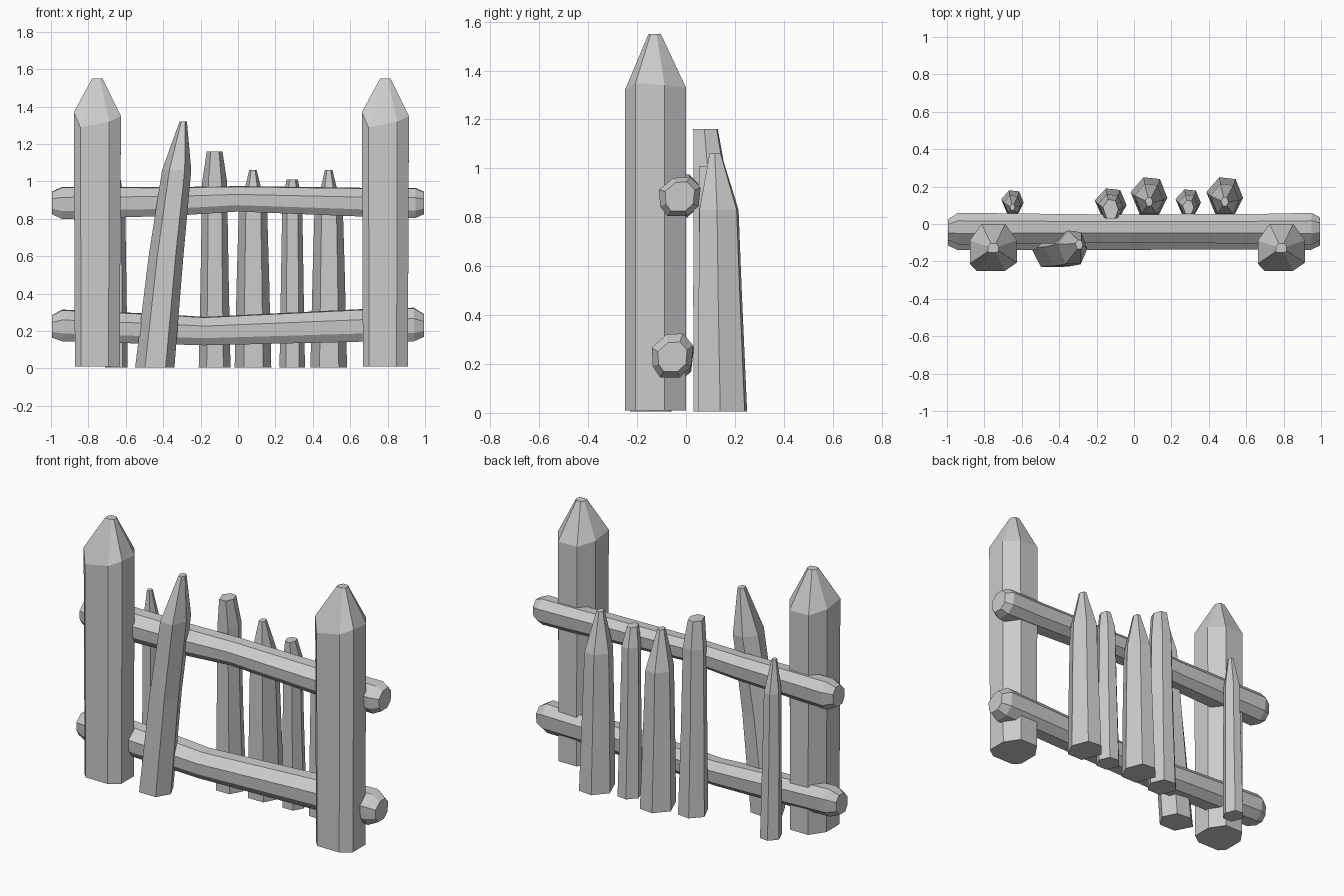
import bpy, bmesh
from mathutils import Vector

cube = bpy.data.objects.get("Cube")
if cube:
    bpy.data.objects.remove(cube, do_unlink=True)

grey = bpy.data.materials.new("plain grey")
grey.use_nodes = True
colour = (0.6, 0.6, 0.6, 1)
grey.diffuse_color = colour
grey.node_tree.nodes["Principled BSDF"].inputs["Base Color"].default_value = colour

# Hewn cross-sections in unit coordinates, counter-clockwise
POST = [(-.72, -1), (.5, -1), (1, -.65), (1, .3), (.5, 1), (-.5, 1), (-1, .3), (-1, -.7)]
HEX = [(-.5, -1), (.55, -1), (1, -.1), (.6, .9), (-.3, 1), (-1, .2)]
BEAM = [(-.6, -1), (.35, -1), (.9, -.5), (1, .45), (.5, 1), (-.3, .95), (-1, .35), (-.95, -.5)]


def loft(name, section, rings, along_x=False):
    """Skin a section through rings of (centre u, centre v, distance, half u, half v)."""
    bm = bmesh.new()
    loops = []
    for cu, cv, d, hu, hv in rings:
        pts = [(cu + u * hu, cv + v * hv) for u, v in section]
        loops.append([bm.verts.new(Vector((d, u, v) if along_x else (u, v, d))) for u, v in pts])
    n = len(section)
    for low, high in zip(loops, loops[1:]):
        for i in range(n):
            j = (i + 1) % n
            bm.faces.new((low[i], low[j], high[j], high[i]))
    bm.faces.new(loops[0][::-1])
    bm.faces.new(loops[-1])
    bmesh.ops.recalc_face_normals(bm, faces=bm.faces)
    mesh = bpy.data.meshes.new(name)
    bm.to_mesh(mesh)
    bm.free()
    mesh.materials.append(grey)
    obj = bpy.data.objects.new(name, mesh)
    bpy.context.collection.objects.link(obj)
    return obj


# Two tall pointed posts, with a ragged shoulder
for name, x in (("right_post", -.752), ("left_post", .788)):
    post = loft(name, POST, [(x, -.125, .01, .12, .125), (x, -.125, 1.33, .126, .125),
                             (x, -.128, 1.55, .028, .025)])
    n = len(POST)
    for i, drop in enumerate((-.04, -.01, .02, .01, 0, 0, .02, .04)):
        post.data.vertices[n + i].co.z += drop

# Leaning board in front of the rails
loft("leaning_board", HEX, [(-.445, -.145, .005, .105, .085), (-.385, -.14, .6, .093, .085),
                            (-.328, -.125, 1.06, .078, .09), (-.293, -.11, 1.32, .02, .025)])

# Pickets behind the rails: x, y, base half sizes, shoulder, height, tip half size
pickets = {
    "thin_picket": (-.65, .12, .06, .06, .87, 1.06, .014),
    "blunt_picket": (-.125, .11, .085, .08, 1.0, 1.16, .042),
    "broad_picket": (.08, .15, .098, .1, .83, 1.06, .02),
    "narrow_picket": (.29, .12, .068, .065, .9, 1.01, .03),
    "end_picket": (.485, .15, .098, .1, .83, 1.06, .02),
}
for name, (x, y, hx, hy, shoulder, height, tip) in pickets.items():
    loft(name, HEX, [(x, y, .005, hx, hy), (x, y - .01, .5, hx * .88, hy * .88),
                     (x, y - .015, shoulder, hx * .78, hy * .8),
                     (x, y - .03, height, tip, tip * 1.2)])

# Horizontal rails with chipped ends
loft("upper_rail", BEAM, [
    (-.03, .885, -.995, .055, .06), (-.025, .885, -.94, .085, .086), (-.025, .893, -.35, .078, .077),
    (-.025, .907, .0, .075, .068), (-.025, .887, .75, .08, .078),
    (-.025, .885, .95, .085, .08), (-.025, .885, .995, .06, .06)], True)
loft("lower_rail", BEAM, [
    (-.06, .225, -.995, .055, .06), (-.055, .23, -.94, .085, .085), (-.055, .21, -.4, .085, .08),
    (-.058, .2, -.18, .08, .076), (-.055, .23, .65, .082, .087),
    (-.055, .235, .94, .085, .09), (-.055, .23, .995, .06, .06)], True)
